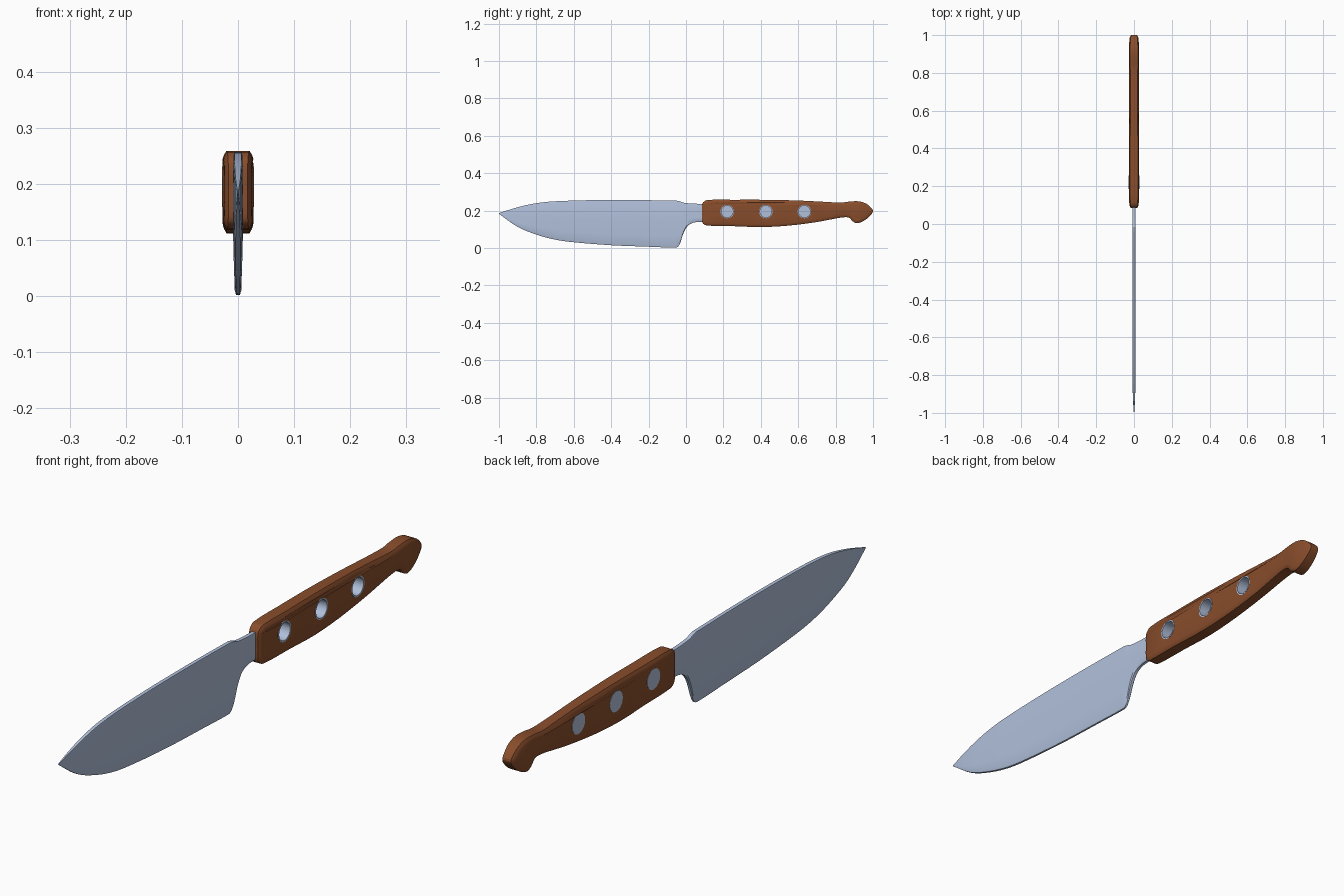
import bpy, bmesh, math
from mathutils import Vector

if "Cube" in bpy.data.objects:
    bpy.data.objects.remove(bpy.data.objects["Cube"])


def material(name, rgb):
    m = bpy.data.materials.new(name)
    m.diffuse_color = (*rgb, 1)
    m.use_nodes = True
    m.node_tree.nodes["Principled BSDF"].inputs["Base Color"].default_value = m.diffuse_color
    return m


STEEL = material("steel", (0.44, 0.53, 0.71))
WOOD = material("wood", (0.25, 0.075, 0.025))


def spline(pts, steps, closed=False):
    """Smooth curve through the points, tangents scaled to each segment."""
    p = [Vector(q) for q in pts]
    n, out = len(p), []
    get = (lambda i: p[i % n]) if closed else (lambda i: p[max(0, min(n - 1, i))])
    for i in range(n if closed else n - 1):
        a, b, c, d = (get(i + k) for k in (-1, 0, 1, 2))
        length = (c - b).length
        m0, m1 = (c - a).normalized() * length, (d - b).normalized() * length
        for s in range(steps):
            t = s / steps
            out.append(b * (2 * t**3 - 3 * t**2 + 1) + m0 * (t**3 - 2 * t**2 + t)
                       + c * (3 * t**2 - 2 * t**3) + m1 * (t**3 - t**2))
    return out if closed else out + [p[-1]]


def lerp_table(table, x):
    for (x0, v0), (x1, v1) in zip(table, table[1:]):
        if x <= x1:
            return v0 + (v1 - v0) * max(0, (x - x0) / (x1 - x0))
    return table[-1][1]


def loft(name, rings, mat, caps=True, wrap=False, holes=None, angle=30):
    """Skin equal closed rings; holes = (start loops, end loops) left open in the caps."""
    bm = bmesh.new()
    vs = [[bm.verts.new(c) for c in r] for r in rings]
    pairs = list(zip(vs, vs[1:])) + ([(vs[-1], vs[0])] if wrap else [])
    for a, b in pairs:
        for i in range(len(a)):
            j = (i + 1) % len(a)
            bm.faces.new((a[i], a[j], b[j], b[i]))
    if holes:
        for ring, loops, sx in ((vs[0], holes[0], -1), (vs[-1], holes[1], 1)):
            edges = [bm.edges.get((ring[i - 1], ring[i])) for i in range(len(ring))]
            for loop in loops:
                lv = [bm.verts.new(c) for c in loop]
                edges += [bm.edges.new((lv[i - 1], lv[i])) for i in range(len(lv))]
            bmesh.ops.triangle_fill(bm, edges=edges, use_beauty=True, normal=(sx, 0, 0))
    elif caps:
        bm.faces.new(vs[0])
        bm.faces.new(vs[-1])
    bmesh.ops.recalc_face_normals(bm, faces=bm.faces)
    me = bpy.data.meshes.new(name)
    bm.to_mesh(me)
    bm.free()
    me.materials.append(mat)
    ob = bpy.data.objects.new(name, me)
    bpy.context.collection.objects.link(ob)
    bpy.ops.object.select_all(action='DESELECT')
    ob.select_set(True)
    bpy.context.view_layer.objects.active = ob
    bpy.ops.object.shade_smooth_by_angle(angle=math.radians(angle))
    return ob


# Blade: cross-sections along y between the spine and the cutting edge
spine = [(-1, .187), (-.9, .218), (-.8, .240), (-.68, .251), (-.4, .257),
         (-.05, .253), (-.03, .249), (-.01, .242), (.05, .237), (.15, .236)]
edge = [(-1, .183), (-.9, .113), (-.8, .072), (-.7, .045), (-.6, .031), (-.4, .015),
        (-.2, .007), (-.06, .002), (-.045, .006), (-.033, .022), (-.015, .075),
        (.005, .113), (.03, .132), (.06, .139), (.15, .140)]
top = [tuple(v) for v in spline(spine, 4)]
bot = [tuple(v) for v in spline(edge, 4)]
taper = [(-1, .12), (-.95, .5), (-.88, .8), (-.75, 1), (1, 1)]
rings = []
for y in sorted({round(p[0], 4) for p in bot + top[::2]}):
    zt, zb = lerp_table(top, y), lerp_table(bot, y)
    k = lerp_table(taper, y)
    h = zt - zb
    b = min(.008, h * .25)
    side = []
    for z, f in ((zt, .8), (zt - b, 1), (zb + h * .55, 1), (zb + h * .25, 1), (zb + b, 1), (zb, .6)):
        half = lerp_table([(0, .0055), (.06, .0075), (.12, .009), (.2, .009), (.26, .008)], z)
        side.append((half * f * k, z))
    rings.append([(x, y, z) for x, z in side] + [(-x, y, z) for x, z in reversed(side)])
loft("blade", rings, STEEL)

# Handle: outline stacked in x, outer layers inset for the soft edge
outline = [(.086, .19), (.086, .228), (.092, .245), (.115, .257), (.25, .258), (.42, .258),
           (.6, .254), (.74, .247), (.83, .243), (.87, .248), (.92, .250), (.96, .239),
           (.988, .217), (1.0, .197), (.985, .173), (.95, .145), (.915, .133), (.892, .142),
           (.872, .162), (.84, .164), (.78, .154), (.7, .139), (.55, .120), (.4, .112),
           (.25, .117), (.115, .120), (.092, .130), (.086, .148)]
curve = spline(outline, 3, closed=True)
inward = []
for i, p in enumerate(curve):
    d = (curve[(i + 1) % len(curve)] - curve[i - 1]).normalized()
    inward.append(Vector((d.y, -d.x)))
width = [(.086, .82), (.12, .95), (.2, 1), (.4, .98), (.6, .88), (.72, .86),
         (.85, .97), (.92, 1), (.97, .9), (1, .78)]
CAP = .0275
rings = []
for x, inset in ((-CAP, .014), (-.025, .007), (-.021, 0), (.021, 0), (.025, .007), (CAP, .014)):
    ring = []
    for p, n in zip(curve, inward):
        q = p + n * inset
        ring.append((x * lerp_table(width, q.x), q.x, q.y))
    rings.append(ring)


def circle(x, y, r, z=.195, n=32):
    return [(x, y + r * math.cos(math.tau * i / n), z + r * math.sin(math.tau * i / n))
            for i in range(n)]


rivets = [(y, CAP * lerp_table(width, y)) for y in (.22, .427, .633)]
loft("handle", rings, WOOD, angle=22,
     holes=([circle(-w, y, .034) for y, w in rivets], [circle(w, y, .034) for y, w in rivets]))

# Rivet sleeves: open steel tubes lining the holes
for i, (y, w) in enumerate(rivets):
    w += .0008
    loft(f"rivet_sleeve_{i + 1}",
         [circle(-w, y, .036), circle(w, y, .036), circle(w, y, .031), circle(-w, y, .031)],
         STEEL, wrap=True)
